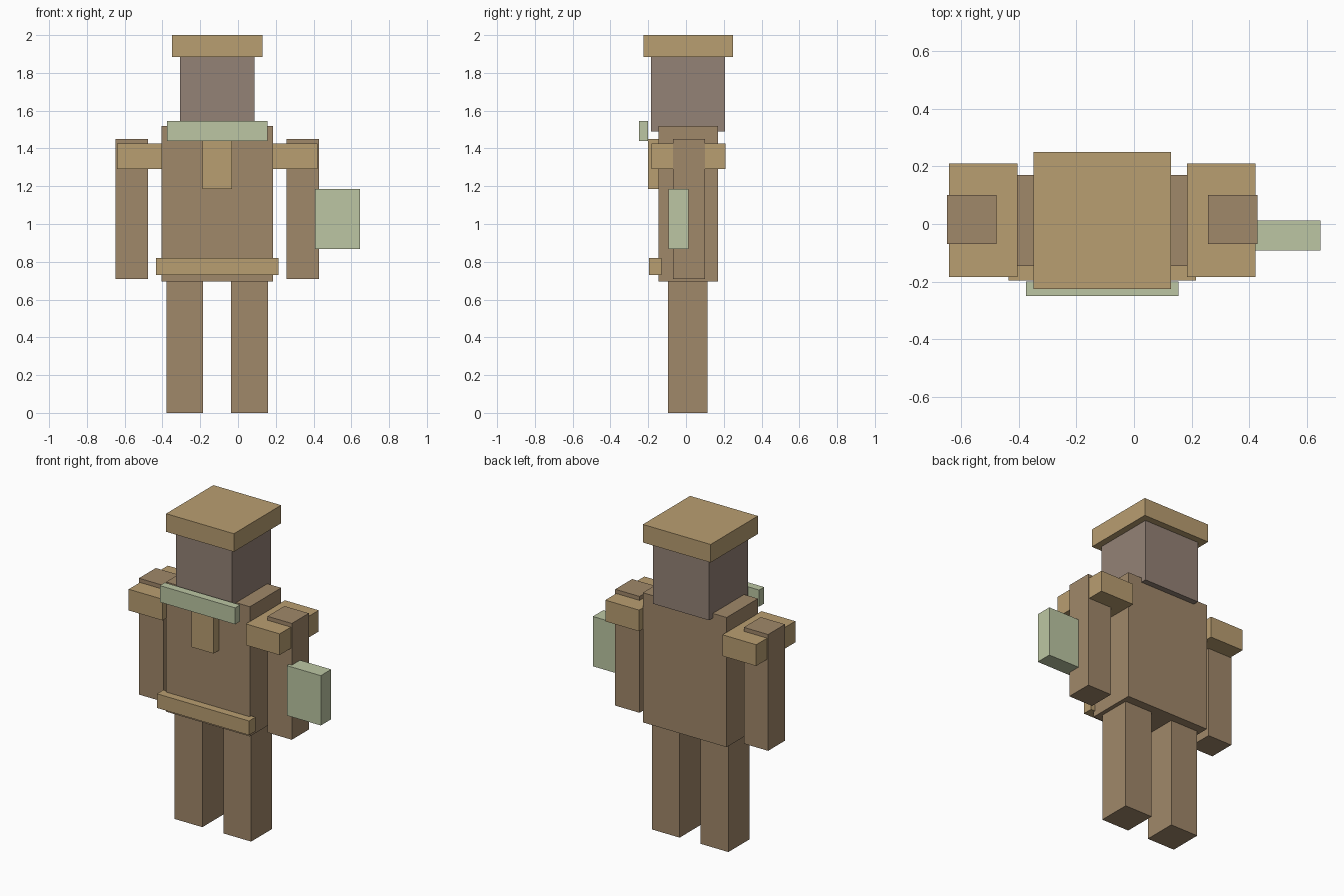
import bpy
import bmesh
from mathutils import Matrix, Vector

if "Cube" in bpy.data.objects:
    bpy.data.objects.remove(bpy.data.objects["Cube"], do_unlink=True)

AXIS = -0.11  # the body's centre line


def make_material(name, color):
    mat = bpy.data.materials.new(name)
    mat.use_nodes = True
    rgba = (*color, 1)
    mat.diffuse_color = rgba
    for node in mat.node_tree.nodes:
        if node.type == 'BSDF_PRINCIPLED':
            node.inputs["Base Color"].default_value = rgba
    return mat


brown = make_material("brown cloth", (0.352, 0.246, 0.144))
tan = make_material("tan trim", (0.485, 0.342, 0.165))
green = make_material("pale green", (0.503, 0.565, 0.366))
skin = make_material("grey brown", (0.296, 0.223, 0.181))


def box(name, x, y, z, mat):
    """Box from its (low, high) range along each axis."""
    low, high = (Vector(c) for c in zip(x, y, z))
    place = Matrix.Translation((low + high) / 2) @ Matrix.Diagonal((*(high - low), 1))
    bm = bmesh.new()
    bmesh.ops.create_cube(bm, size=1, matrix=place)
    mesh = bpy.data.meshes.new(name)
    bm.to_mesh(mesh)
    bm.free()
    mesh.materials.append(mat)
    obj = bpy.data.objects.new(name, mesh)
    bpy.context.collection.objects.link(obj)


def centred(name, width, y, z, mat):
    box(name, (AXIS - width / 2, AXIS + width / 2), y, z, mat)


def pair(name, near, far, y, z, mat):
    """Left and right boxes, given distances from the centre line."""
    box("left_" + name, (AXIS + near, AXIS + far), y, z, mat)
    box("right_" + name, (AXIS - far, AXIS - near), y, z, mat)


# Body and head
centred("torso", 0.59, (-0.145, 0.17), (0.695, 1.52), brown)
centred("head", 0.395, (-0.185, 0.207), (1.49, 1.89), skin)
centred("cap", 0.477, (-0.225, 0.25), (1.885, 2.0), tan)

# Limbs and shoulder pads
pair("leg", 0.074, 0.269, (-0.095, 0.115), (0, 0.7), brown)
pair("arm", 0.367, 0.538, (-0.07, 0.1), (0.71, 1.45), brown)
pair("shoulder_pad", 0.293, 0.531, (-0.183, 0.21), (1.29, 1.425), tan)

# Clothing on the chest
centred("collar", 0.53, (-0.25, -0.2), (1.44, 1.545), green)
centred("chest_flap", 0.157, (-0.2, -0.14), (1.185, 1.45), tan)
centred("belt", 0.648, (-0.195, -0.13), (0.73, 0.82), tan)

# Case carried at the left arm
box("side_case", (0.408, 0.647), (-0.092, 0.012), (0.868, 1.185), green)
